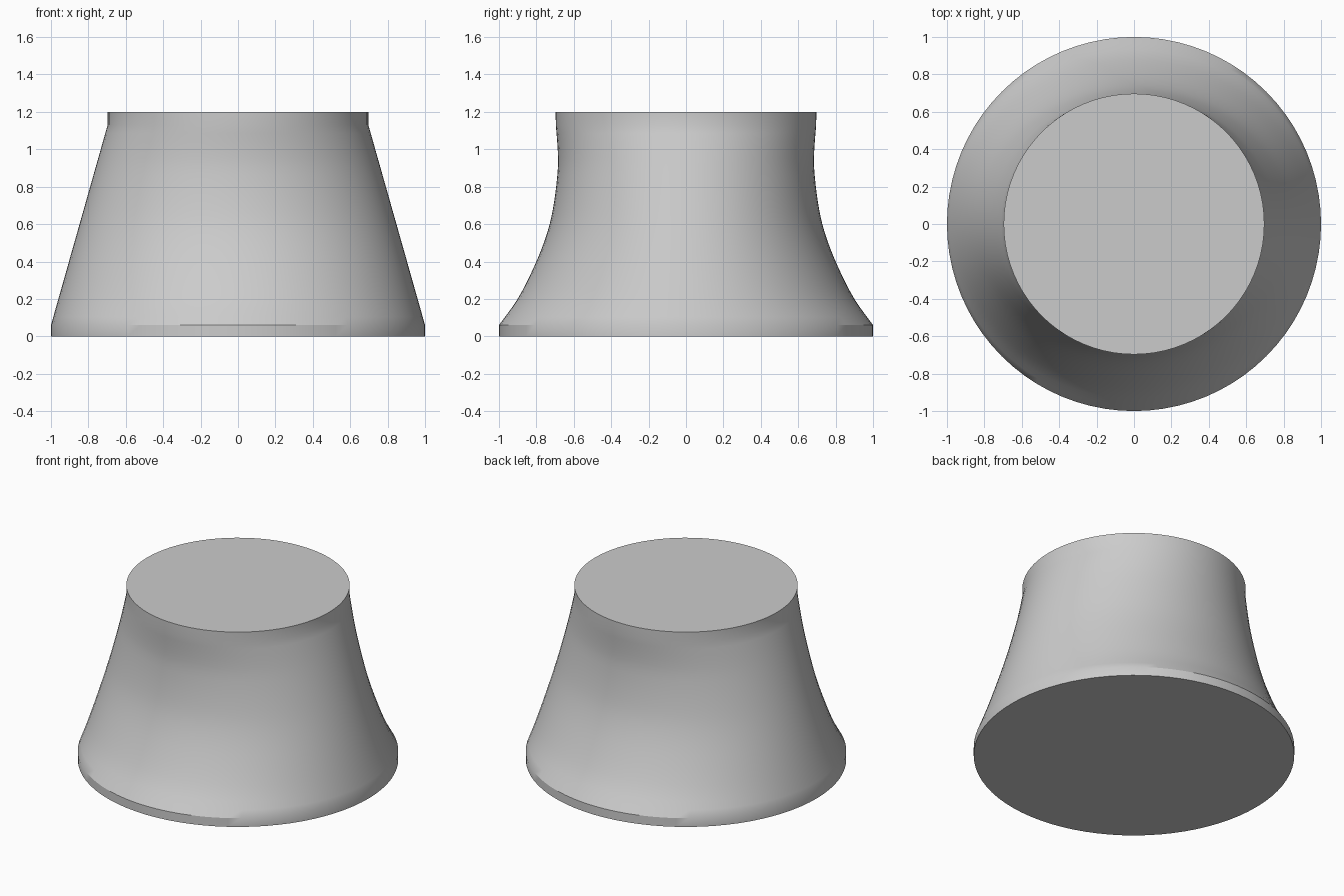
import bpy, bmesh, math

cube = bpy.data.objects.get("Cube")
if cube:
    bpy.data.objects.remove(cube, do_unlink=True)

SIDES = 80
BASE, NECK, TOP = 0.06, 1.13, 1.2
R_BASE, R_TOP = 1.0, 0.697

# Concave front and back outline as (height, radius)
CURVE = [(BASE, R_BASE), (0.2, 0.90), (0.4, 0.80), (0.57, 0.737),
         (0.72, 0.705), (0.9, 0.685), (1.0, 0.686), (NECK, 0.696)]


def curved_radius(z):
    """Smooth interpolation through the outline points."""
    i = max(k for k in range(len(CURVE) - 1) if CURVE[k][0] <= z + 1e-6)

    def slope(k):
        a, b = CURVE[max(k - 1, 0)], CURVE[min(k + 1, len(CURVE) - 1)]
        return (b[1] - a[1]) / (b[0] - a[0])

    (z0, r0), (z1, r1) = CURVE[i], CURVE[i + 1]
    h = z1 - z0
    t = (z - z0) / h
    return (r0 * (1 + 2 * t) * (1 - t) ** 2 + r1 * t * t * (3 - 2 * t)
            + h * slope(i) * t * (1 - t) ** 2 + h * slope(i + 1) * t * t * (t - 1))


def straight_radius(z):
    """Straight taper of the left and right sides."""
    return R_BASE + (R_TOP - R_BASE) * (z - BASE) / (NECK - BASE)


# Section heights with their side and front radii
STEPS = 24
sections = [(0, R_BASE, R_BASE)]
for s in range(STEPS + 1):
    z = BASE + (NECK - BASE) * s / STEPS
    sections.append((z, straight_radius(z), curved_radius(z)))
sections.append((TOP, R_TOP, R_TOP))

# Lofted body with a thin base band, a short neck and flat caps
bm = bmesh.new()
rings = []
for z, rx, ry in sections:
    angles = [math.tau * k / SIDES for k in range(SIDES)]
    rings.append([bm.verts.new((rx * math.cos(a), ry * math.sin(a), z)) for a in angles])
for low, high in zip(rings, rings[1:]):
    for k in range(SIDES):
        n = (k + 1) % SIDES
        bm.faces.new((low[k], low[n], high[n], high[k]))
bm.faces.new(rings[0][::-1])
bm.faces.new(rings[-1])
mesh = bpy.data.meshes.new("flared_body")
bm.to_mesh(mesh)
bm.free()
body = bpy.data.objects.new("flared_body", mesh)
bpy.context.collection.objects.link(body)

# Plain grey material
grey = bpy.data.materials.new("light_grey")
grey.use_nodes = True
colour = (0.6, 0.6, 0.6, 1)
grey.diffuse_color = colour
grey.node_tree.nodes["Principled BSDF"].inputs["Base Color"].default_value = colour
mesh.materials.append(grey)

# Smooth wall with crisp rims
bpy.ops.object.select_all(action="DESELECT")
body.select_set(True)
bpy.context.view_layer.objects.active = body
bpy.ops.object.shade_smooth_by_angle(angle=math.radians(30))
